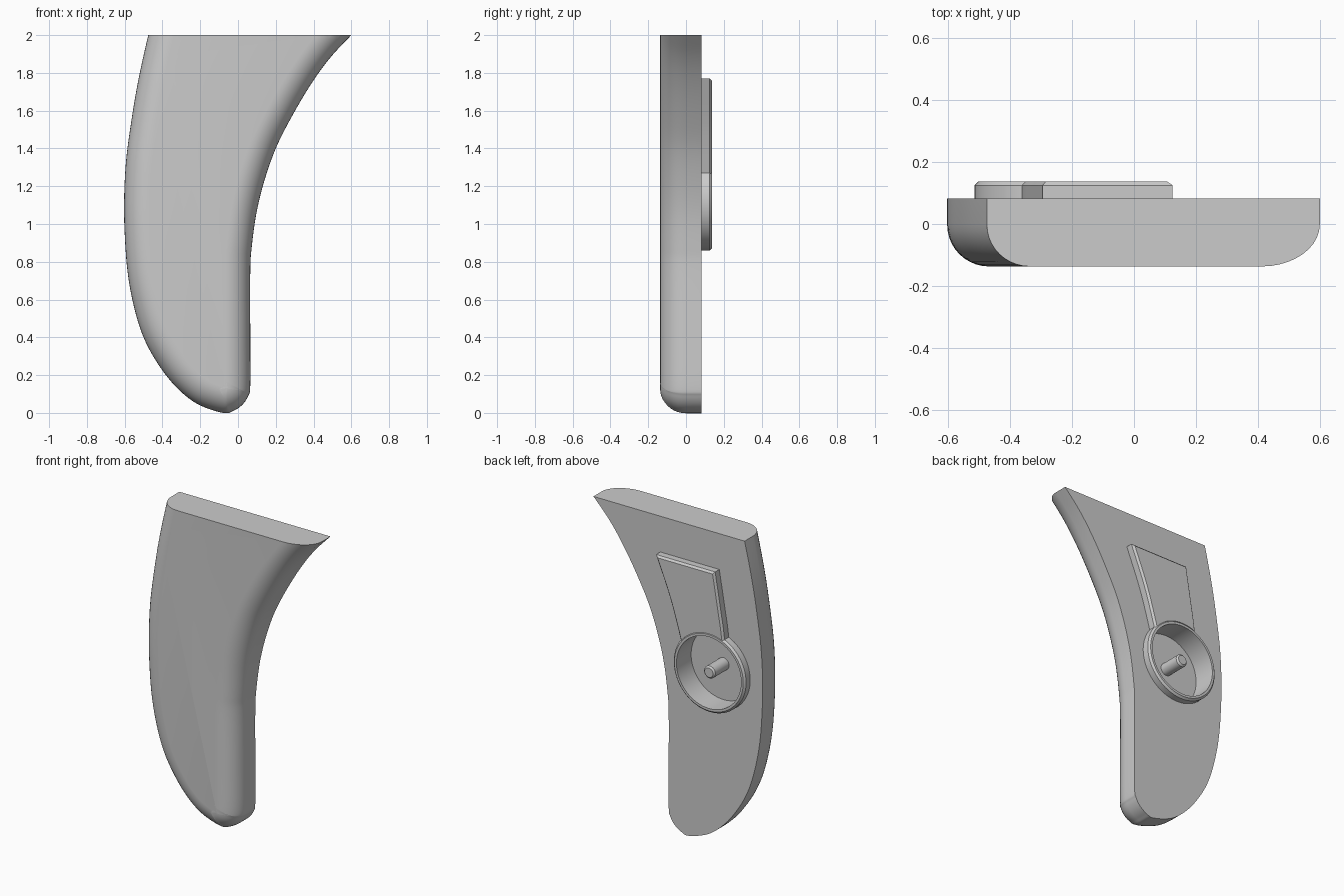
import bpy, bmesh
from math import sin, cos, pi, radians
from mathutils import Vector

cube = bpy.data.objects.get("Cube")
if cube:
    bpy.data.objects.remove(cube)

grey = bpy.data.materials.new("plain_grey")
grey.use_nodes = True
colour = (0.6, 0.6, 0.6, 1)
grey.diffuse_color = colour
grey.node_tree.nodes["Principled BSDF"].inputs["Base Color"].default_value = colour

BACK, RAISED, FRONT = 0.083, 0.137, -0.137
HUB = (-0.258, 1.117)


def smooth_path(points, steps=6):
    """Catmull-Rom curve through the points."""
    p = [Vector(q) for q in points]
    p = [2 * p[0] - p[1]] + p + [2 * p[-1] - p[-2]]
    path = []
    for a, b, c, d in zip(p, p[1:], p[2:], p[3:]):
        for i in range(steps):
            t = i / steps
            path.append(0.5 * (2 * b + (c - a) * t + (2 * a - 5 * b + 4 * c - d) * t ** 2
                               + (3 * b - a - 3 * c + d) * t ** 3))
    return path + [p[-2]]


def circle(radius, count=64):
    return [Vector((HUB[0] + radius * cos(2 * pi * i / count),
                    HUB[1] + radius * sin(2 * pi * i / count))) for i in range(count)]


def inset(outline, distance):
    """Move a counter-clockwise outline inwards with mitred corners."""
    result = []
    for i, p in enumerate(outline):
        d1 = (p - outline[i - 1]).normalized()
        d2 = (outline[(i + 1) % len(outline)] - p).normalized()
        n1, n2 = Vector((-d1.y, d1.x)), Vector((-d2.y, d2.x))
        n = (n1 + n2).normalized()
        result.append(p + n * distance / max(n.dot(n1), 0.4))
    return result


def solid(name, outline, levels, top=None):
    """Skin inset copies of an outline, one for each (inset, y) level."""
    bm = bmesh.new()
    loops = [[bm.verts.new((p.x, y, p.y)) for p in inset(outline, d)] for d, y in levels]
    count = len(outline)
    for a, b in zip(loops, loops[1:]):
        for i in range(count):
            j = (i + 1) % count
            bm.faces.new((a[i], a[j], b[j], b[i]))
    bm.faces.new(loops[0])
    bm.faces.new(loops[-1])
    if top:
        cut = bmesh.ops.bisect_plane(bm, geom=bm.verts[:] + bm.edges[:] + bm.faces[:],
                                     plane_co=(0, 0, top), plane_no=(0, 0, 1), clear_outer=True)
        edges = [e for e in cut["geom_cut"] if isinstance(e, bmesh.types.BMEdge)]
        bmesh.ops.edgeloop_fill(bm, edges=edges)
    bmesh.ops.recalc_face_normals(bm, faces=bm.faces[:])
    mesh = bpy.data.meshes.new(name)
    bm.to_mesh(mesh)
    bm.free()
    mesh.materials.append(grey)
    obj = bpy.data.objects.new(name, mesh)
    bpy.context.collection.objects.link(obj)
    return obj


def activate(obj):
    bpy.ops.object.select_all(action='DESELECT')
    obj.select_set(True)
    bpy.context.view_layer.objects.active = obj


def drill(obj, radius, floor):
    """Cut a round pocket around the hub from the back."""
    cutter = solid("cutter", circle(radius), [(0, floor), (0, 0.3)])
    cutter.hide_render = True
    mod = obj.modifiers.new("pocket", 'BOOLEAN')
    mod.operation, mod.solver, mod.object = 'DIFFERENCE', 'EXACT', cutter
    activate(obj)
    bpy.ops.object.modifier_apply(modifier=mod.name)
    bpy.data.objects.remove(cutter)


# Curved grip body: rounded front edge, flat back, flat cut top
left_side = [(-0.41, 2.25), (-0.475, 2), (-0.53, 1.75), (-0.567, 1.53), (-0.593, 1.33),
             (-0.603, 1.13), (-0.6, 0.95), (-0.585, 0.75), (-0.555, 0.58), (-0.508, 0.42),
             (-0.44, 0.285), (-0.34, 0.15), (-0.22, 0.05)]
tip = [(-0.08 + 0.145 * sin(a), 0.145 - 0.145 * cos(a))
       for a in (0, pi / 8, pi / 4, 3 * pi / 8, pi / 2)]
right_side = [(0.065, 0.4), (0.065, 0.75), (0.073, 0.88), (0.098, 1.06), (0.14, 1.23),
              (0.2, 1.4), (0.28, 1.56), (0.38, 1.73), (0.48, 1.87), (0.6, 2), (0.85, 2.25)]
r = 0.135
fillet = [(r * (1 - cos(a)), FRONT + r - r * sin(a)) for a in (i * pi / 20 for i in range(11))]
body = solid("grip_body", smooth_path(left_side + tip + right_side),
             [(0, BACK)] + fillet, top=2)
drill(body, 0.23, -0.012)

# Raised back panel, broken by the round hub
panel_left = smooth_path([(-0.295, 1.77), (-0.33, 1.56), (-0.362, 1.35), (-0.372, 1.1),
                          (-0.345, 0.88), (-0.31, 0.71), (-0.256, 0.545), (-0.2, 0.41),
                          (-0.127, 0.3)])
panel_right = smooth_path([(-0.127, 0.8), (-0.1, 1.08), (-0.049, 1.277), (0.025, 1.52),
                           (0.125, 1.77)])
panel_levels = [(0, BACK - 0.005), (0, RAISED - 0.012), (0.012, RAISED)]
panel = solid("back_panel", panel_left + panel_right, panel_levels)
drill(panel, 0.25, 0)

# Round hub rim and its centre pin
rim = solid("hub_rim", circle(0.257), panel_levels)
drill(rim, 0.23, 0)
pin = solid("hub_pin", circle(0.04, 32), [(0, -0.02), (0, RAISED - 0.01), (0.01, RAISED)])

for obj in (body, panel, rim, pin):
    activate(obj)
    bpy.ops.object.shade_smooth_by_angle(angle=radians(28))
